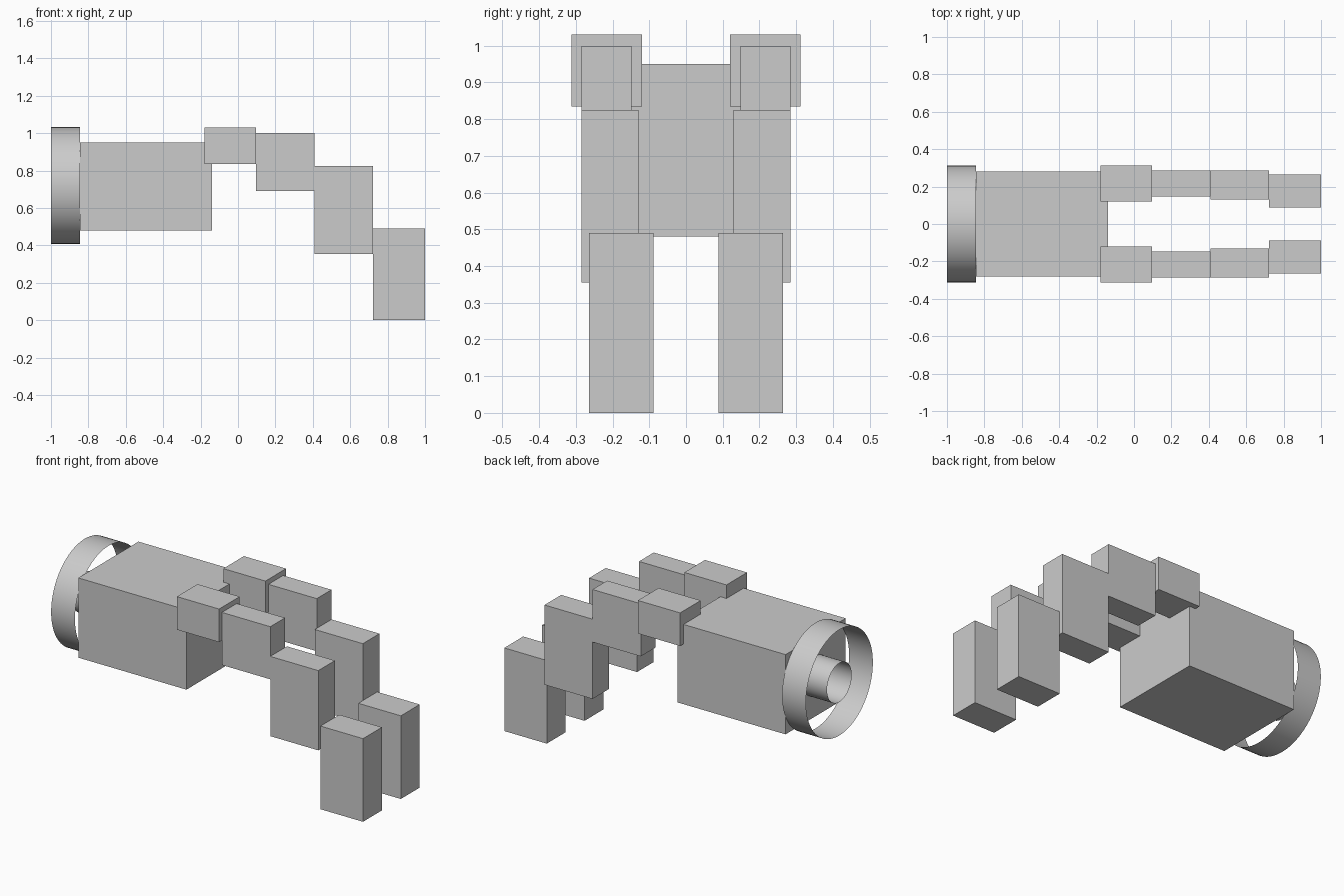
import bpy
import bmesh
from math import radians
from mathutils import Matrix

default_cube = bpy.data.objects.get("Cube")
if default_cube:
    bpy.data.objects.remove(default_cube, do_unlink=True)

GREY = (0.6, 0.6, 0.6, 1)
grey = bpy.data.materials.new("plain grey")
grey.use_nodes = True
grey.diffuse_color = GREY
grey.node_tree.nodes["Principled BSDF"].inputs["Base Color"].default_value = GREY


def add_object(name, bm):
    mesh = bpy.data.meshes.new(name)
    bm.to_mesh(mesh)
    bm.free()
    mesh.materials.append(grey)
    obj = bpy.data.objects.new(name, mesh)
    bpy.context.collection.objects.link(obj)
    return obj


def box(name, xs, ys, zs):
    """Box spanning the given (low, high) ranges."""
    spans = (xs, ys, zs)
    size = [high - low for low, high in spans]
    centre = [(high + low) / 2 for low, high in spans]
    bm = bmesh.new()
    bmesh.ops.create_cube(bm, size=1, matrix=Matrix.Translation(centre) @ Matrix.Diagonal((*size, 1)))
    return add_object(name, bm)


def open_tube(name, radius, x0, x1, z):
    """Thin open-ended tube lying along x."""
    place = Matrix.Translation(((x0 + x1) / 2, 0, z)) @ Matrix.Rotation(radians(90), 4, "Y")
    bm = bmesh.new()
    bmesh.ops.create_cone(bm, cap_ends=False, segments=64, radius1=radius,
                          radius2=radius, depth=x1 - x0, matrix=place)
    for face in bm.faces:
        face.smooth = True
    return add_object(name, bm)


# Main body with the ring and hub at its end
box("body", (-0.845, -0.14), (-0.28, 0.28), (0.48, 0.95))
open_tube("outer_ring", 0.312, -1, -0.845, 0.72)
open_tube("inner_hub", 0.115, -1, -0.845, 0.72)

# Stepped arm segments, mirrored to both sides: name, x, y, z ranges
ARM = [
    ("shoulder", (-0.18, 0.095), (0.12, 0.312), (0.835, 1.03)),
    ("upper_arm", (0.095, 0.41), (0.148, 0.285), (0.69, 1.0)),
    ("forearm", (0.41, 0.723), (0.13, 0.285), (0.355, 0.825)),
    ("foot", (0.723, 1.0), (0.088, 0.264), (0, 0.49)),
]
for part, xs, (inner, outer), zs in ARM:
    box("back_" + part, xs, (inner, outer), zs)
    box("front_" + part, xs, (-outer, -inner), zs)
